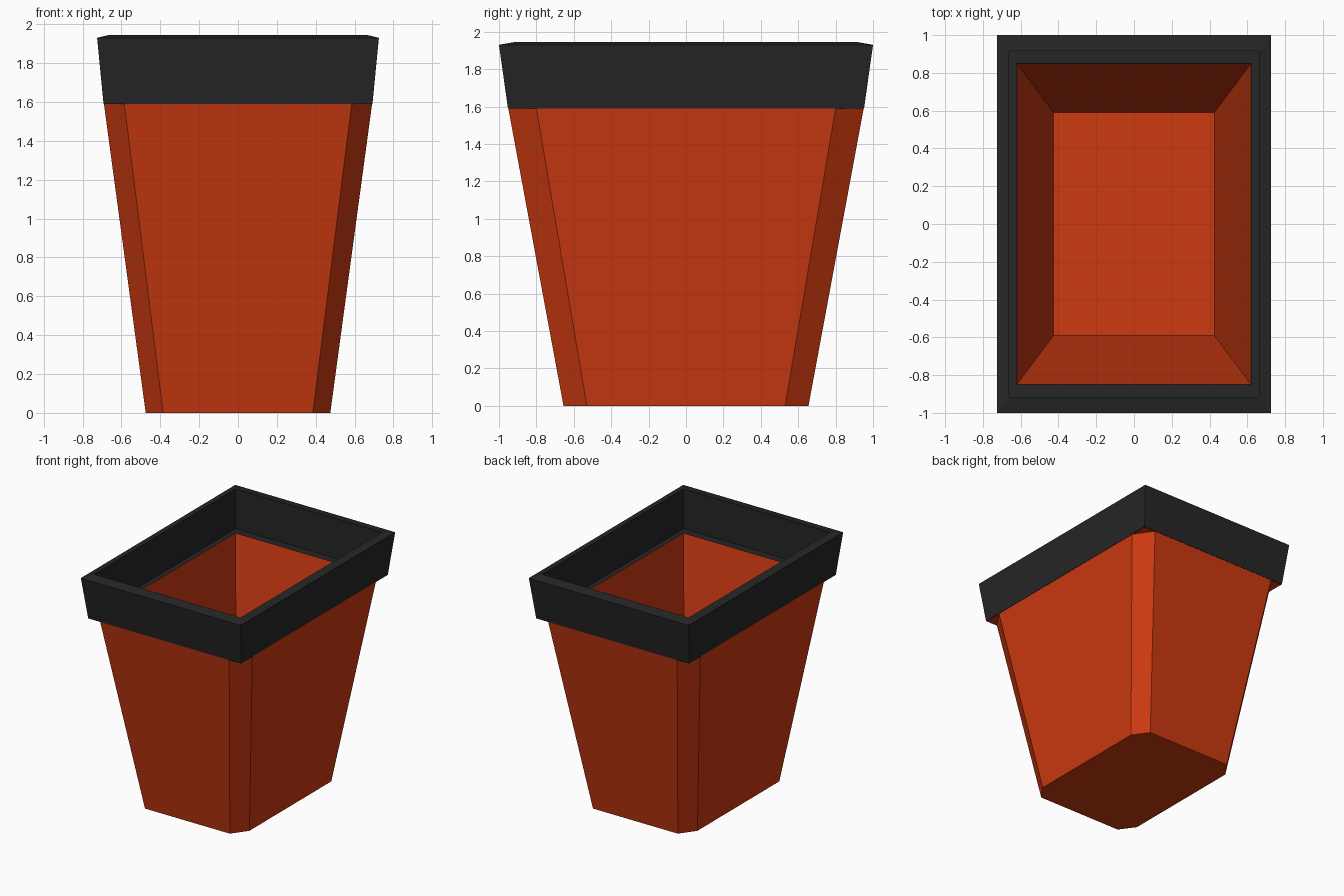
import bpy
import bmesh

if "Cube" in bpy.data.objects:
    bpy.data.objects.remove(bpy.data.objects["Cube"], do_unlink=True)


def material(name, rgb):
    mat = bpy.data.materials.new(name)
    mat.use_nodes = True
    colour = (*rgb, 1.0)
    mat.diffuse_color = colour
    mat.node_tree.nodes["Principled BSDF"].inputs["Base Color"].default_value = colour
    return mat


def rectangle(x, y, z):
    """Counter-clockwise ring of four corners."""
    return [(-x, -y, z), (x, -y, z), (x, y, z), (-x, y, z)]


def cut_rectangle(x, y, cx, cy, z):
    """Counter-clockwise ring with its corners cut off."""
    return [(-x, -cy, z), (-cx, -y, z), (cx, -y, z), (x, -cy, z),
            (x, cy, z), (cx, y, z), (-cx, y, z), (-x, cy, z)]


def loft(bm, rings):
    """Skin neighbouring rings and return the rings of vertices."""
    loops = [[bm.verts.new(p) for p in ring] for ring in rings]
    for low, high in zip(loops, loops[1:]):
        n = len(low)
        for i in range(n):
            j = (i + 1) % n
            bm.faces.new((low[i], low[j], high[j], high[i]))
    return loops


def finish(bm, name, mat):
    mesh = bpy.data.meshes.new(name)
    bm.to_mesh(mesh)
    bm.free()
    mesh.materials.append(mat)
    obj = bpy.data.objects.new(name, mesh)
    bpy.context.collection.objects.link(obj)
    return obj


orange = material("burnt_orange", (0.604, 0.042, 0.0056))
black = material("charcoal_black", (0.0194, 0.0194, 0.0194))

COLLAR_Z, LEDGE_Z = 1.59, 1.62

# Tapered outer body with cut corners and a closed base
bm = bmesh.new()
base, top = loft(bm, [cut_rectangle(0.475, 0.655, 0.385, 0.53, 0),
                      cut_rectangle(0.69, 0.95, 0.585, 0.80, COLLAR_Z)])
bm.faces.new(base[::-1])
# Small triangles under the square corners of the collar
for i, corner in enumerate(rectangle(0.69, 0.95, COLLAR_Z)):
    bm.faces.new((top[2 * i], bm.verts.new(corner), top[2 * i + 1])[::-1])
finish(bm, "bin_body", orange)

# Inner walls and floor
bm = bmesh.new()
mouth, floor = loft(bm, [rectangle(0.62, 0.85, LEDGE_Z),
                         rectangle(0.425, 0.59, 0.22)])
bm.faces.new(floor)
finish(bm, "bin_liner", orange)

# Flared collar: outer wall, sloped rim, inner wall and ledge
bm = bmesh.new()
loft(bm, [rectangle(0.692, 0.952, COLLAR_Z),
          rectangle(0.725, 1.0, 1.93),
          rectangle(0.663, 0.915, 1.945),
          rectangle(0.663, 0.915, LEDGE_Z),
          rectangle(0.62, 0.85, LEDGE_Z)])
finish(bm, "collar", black)
